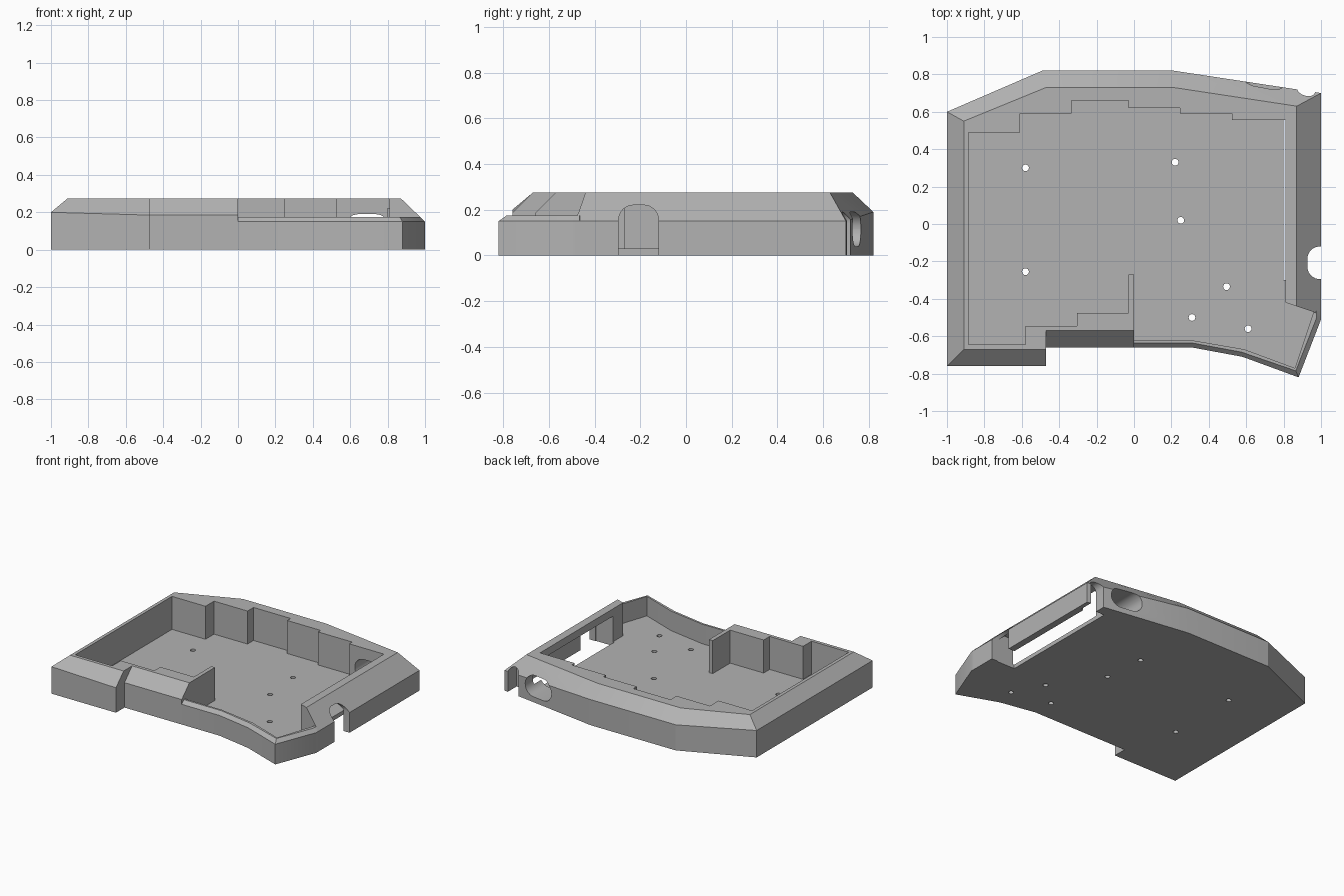
import bpy
import bmesh
from math import cos, sin, pi

if "Cube" in bpy.data.objects:
    bpy.data.objects.remove(bpy.data.objects["Cube"])

grey = bpy.data.materials.new("matte_grey")
grey.use_nodes = True
grey.diffuse_color = (0.45, 0.45, 0.45, 1)
grey.node_tree.nodes["Principled BSDF"].inputs["Base Color"].default_value = (0.45, 0.45, 0.45, 1)


def loft(name, rings):
    """Closed solid through rings of equal length."""
    bm = bmesh.new()
    loops = [[bm.verts.new(p) for p in ring] for ring in rings]
    n = len(loops[0])
    bm.faces.new(loops[0][::-1])
    bm.faces.new(loops[-1])
    for low, high in zip(loops, loops[1:]):
        for i in range(n):
            j = (i + 1) % n
            bm.faces.new((low[i], low[j], high[j], high[i]))
    bmesh.ops.recalc_face_normals(bm, faces=bm.faces)
    mesh = bpy.data.meshes.new(name)
    bm.to_mesh(mesh)
    bm.free()
    mesh.materials.append(grey)
    ob = bpy.data.objects.new(name, mesh)
    bpy.context.collection.objects.link(ob)
    return ob


def prism(name, pts, axis, a, b):
    """Extrude a 2D profile along an axis from a to b."""
    place = {"x": lambda u, v, t: (t, u, v),
             "y": lambda u, v, t: (u, t, v),
             "z": lambda u, v, t: (u, v, t)}[axis]
    return loft(name, [[place(u, v, t) for u, v in pts] for t in (a, b)])


def rounded(u0, u1, v0, v1, r, steps=8):
    """Rounded rectangle profile."""
    pts = []
    for k, (cu, cv) in enumerate([(u1 - r, v1 - r), (u0 + r, v1 - r),
                                  (u0 + r, v0 + r), (u1 - r, v0 + r)]):
        for s in range(steps + 1):
            t = (k + s / steps) * pi / 2
            pts.append((cu + r * cos(t), cv + r * sin(t)))
    return pts


def combine(target, other, operation):
    mod = target.modifiers.new(operation, "BOOLEAN")
    mod.operation = operation
    mod.solver = "EXACT"
    mod.object = other
    bpy.context.view_layer.objects.active = target
    bpy.ops.object.modifier_apply(modifier=mod.name)
    bpy.data.objects.remove(other)


# Main shell: outer x, y, chamfer start height, then top x, y
shell = [(-1, .60, .20, -.91, .55), (-.49, .82, .19, -.47, .73),
         (.21, .82, .19, .21, .73), (1, .70, .15, .87, .63),
         (1, -.485, .15, .87, -.44), (.81, -.42, .15, .81, -.42),
         (0, -.42, .15, 0, -.42), (0, -.66, .185, 0, -.57),
         (-.47, -.66, .185, -.47, -.57), (-.47, -.76, .185, -.47, -.67),
         (-1, -.76, .20, -.91, -.67)]
case = loft("keyboard_case", [[(x, y, 0) for x, y, m, u, v in shell],
                              [(x, y, m) for x, y, m, u, v in shell],
                              [(u, v, .275) for x, y, m, u, v in shell]])

# Lower thumb tray: outer x, y, then top x, y
tray = [(-.02, -.66, -.02, -.635), (.31, -.66, .305, -.635), (.58, -.71, .575, -.685),
        (.88, -.82, .865, -.785), (1, -.51, .975, -.505), (1, -.465, .975, -.465),
        (.81, -.40, .81, -.40), (-.02, -.40, -.02, -.40)]
thumb = loft("thumb_tray", [[(x, y, 0) for x, y, u, v in tray],
                            [(x, y, .15) for x, y, u, v in tray],
                            [(u, v, .175) for x, y, u, v in tray]])
combine(case, thumb, "UNION")

# Stepped cavity that follows the key columns and leaves the divider stub
cavity = [(-.885, .49), (-.61, .49), (-.61, .59), (-.335, .59), (-.335, .66),
          (-.03, .66), (-.03, .62), (.245, .62), (.245, .59), (.525, .59),
          (.525, .555), (.81, .555), (.81, -.42), (.96, -.47), (.86, -.77),
          (.59, -.67), (.30, -.62), (0, -.62), (0, -.27), (-.03, -.27),
          (-.03, -.475), (-.305, -.475), (-.305, -.545), (-.58, -.545),
          (-.58, -.645), (-.885, -.645)]
combine(case, prism("cavity", cavity, "z", .03, .5), "DIFFERENCE")

# Cable channel under the side rim, open at the bottom
channel = [(.80, -.1), (.95, -.1), (.95, .16), (.89, .22), (.80, .22)]
combine(case, prism("channel", channel, "y", -.30, .64), "DIFFERENCE")

# Side cable arch, rear corner arch and rear oval port
combine(case, prism("side_arch", rounded(-.295, -.12, -.2, .22, .065), "x", .85, 1.1), "DIFFERENCE")
combine(case, prism("rear_arch", rounded(.87, .97, -.2, .19, .049), "y", .6, .9), "DIFFERENCE")
combine(case, prism("rear_port", rounded(.57, .81, .04, .19, .074), "y", .5, .9), "DIFFERENCE")

# Screw holes through the floor
for x, y in [(-.58, .30), (-.58, -.255), (.22, .33), (.25, .02),
             (.495, -.335), (.31, -.50), (.61, -.56)]:
    r = .018
    combine(case, prism("screw_hole", rounded(x - r, x + r, y - r, y + r, r * .99, 4), "z", -.1, .1),
            "DIFFERENCE")

bpy.ops.object.select_all(action="DESELECT")
case.select_set(True)
bpy.context.view_layer.objects.active = case
bpy.ops.object.shade_smooth_by_angle(angle=.4)
